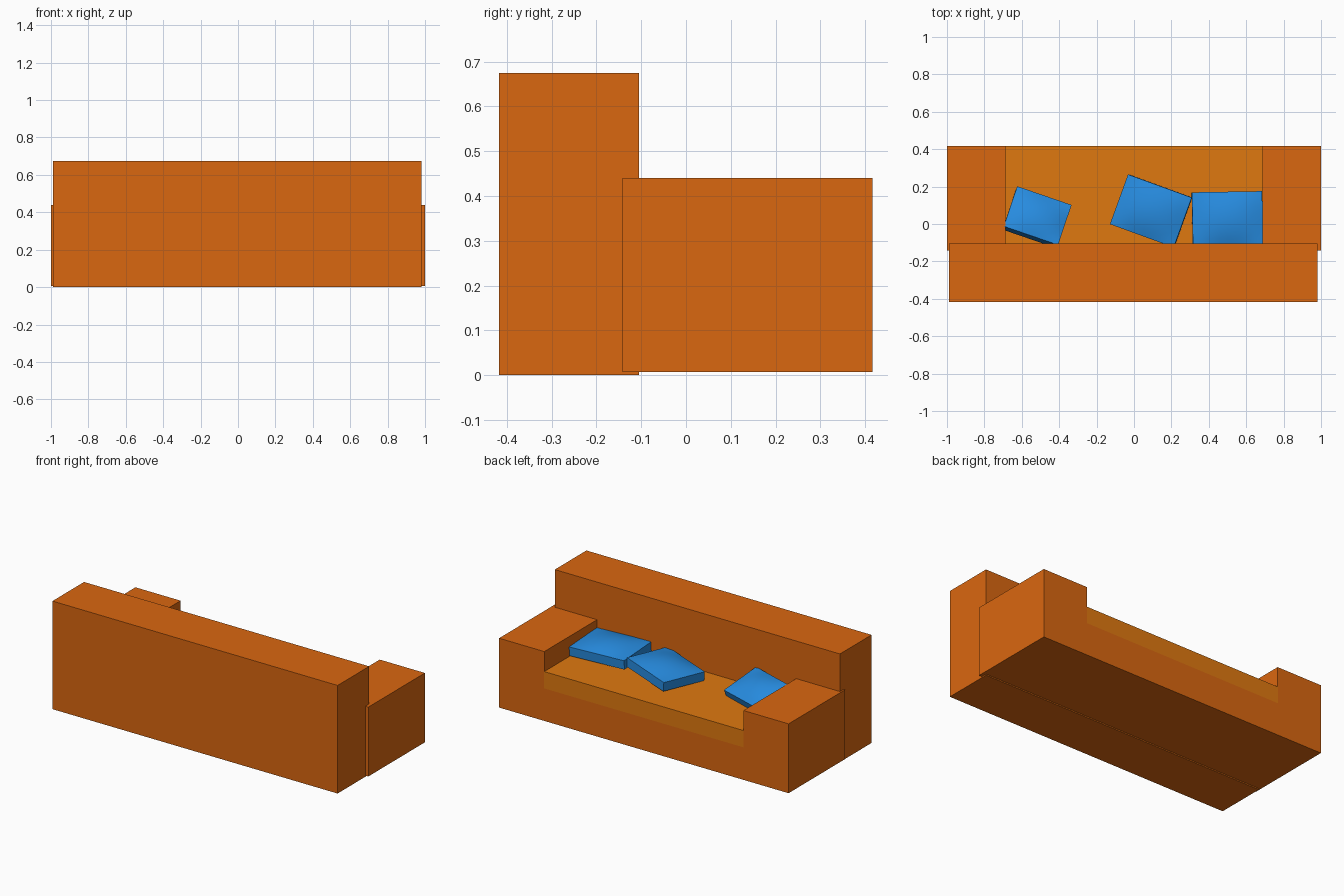
import bpy, bmesh
from math import radians
from mathutils import Matrix

if "Cube" in bpy.data.objects:
    bpy.data.objects.remove(bpy.data.objects["Cube"])


def material(name, rgb):
    m = bpy.data.materials.new(name)
    m.diffuse_color = (*rgb, 1)
    m.use_nodes = True
    m.node_tree.nodes["Principled BSDF"].inputs["Base Color"].default_value = m.diffuse_color
    return m


ORANGE = material("orange_fabric", (0.70, 0.135, 0.005))
LIGHT = material("light_orange_fabric", (0.74, 0.19, 0.005))
BLUE = material("blue_fabric", (0.02, 0.26, 0.74))


def add_object(name, bm, mat):
    bmesh.ops.recalc_face_normals(bm, faces=bm.faces)
    mesh = bpy.data.meshes.new(name)
    bm.to_mesh(mesh)
    bm.free()
    mesh.materials.append(mat)
    ob = bpy.data.objects.new(name, mesh)
    bpy.context.collection.objects.link(ob)
    return ob


def box(name, lo, hi, mat):
    size = [b - a for a, b in zip(lo, hi)]
    mid = [(a + b) / 2 for a, b in zip(lo, hi)]
    bm = bmesh.new()
    bmesh.ops.create_cube(bm, size=1, matrix=Matrix.Translation(mid) @ Matrix.Diagonal((*size, 1)))
    return add_object(name, bm, mat)


def pillow(name, centre, size, tilt, puff=0.03):
    """Slab with a gently domed top; centre is the middle of its top rim."""
    w, d, t = size
    bm = bmesh.new()
    bmesh.ops.create_cube(bm, size=2)
    bmesh.ops.subdivide_edges(bm, edges=bm.edges[:], cuts=7, use_grid_fill=True)
    for v in bm.verts:
        x, y, z = v.co
        dome = puff * (1 - x * x) * (1 - y * y) if z > 0.99 else 0
        v.co = (x * w / 2, y * d / 2, (z - 1) * t / 2 + dome)
    ob = add_object(name, bm, BLUE)
    ob.location = centre
    ob.rotation_euler = [radians(a) for a in tilt]
    bpy.ops.object.select_all(action='DESELECT')
    ob.select_set(True)
    bpy.context.view_layer.objects.active = ob
    bpy.ops.object.shade_smooth_by_angle(angle=radians(30))


# Sofa body
box("backrest", (-0.99, -0.417, 0), (0.98, -0.105, 0.675), ORANGE)
box("base", (-0.69, -0.142, 0.007), (0.69, 0.416, 0.21), ORANGE)
box("seat_cushion", (-0.69, -0.142, 0.21), (0.69, 0.416, 0.315), LIGHT)
for side, x0, x1 in (("left", -1.0, -0.688), ("right", 0.688, 1.0)):
    box(side + "_arm", (x0, -0.142, 0.007), (x1, 0.416, 0.44), ORANGE)

# Loose pillows
pillow("left_pillow", (-0.515, 0.045, 0.397), (0.307, 0.24, 0.056), (-20, 1, -19))
pillow("middle_pillow", (0.09, 0.07, 0.386), (0.363, 0.283, 0.056), (1.6, -2.8, -20))
pillow("right_pillow", (0.50, 0.03, 0.390), (0.375, 0.285, 0.056), (-2.4, 1.7, 1))
